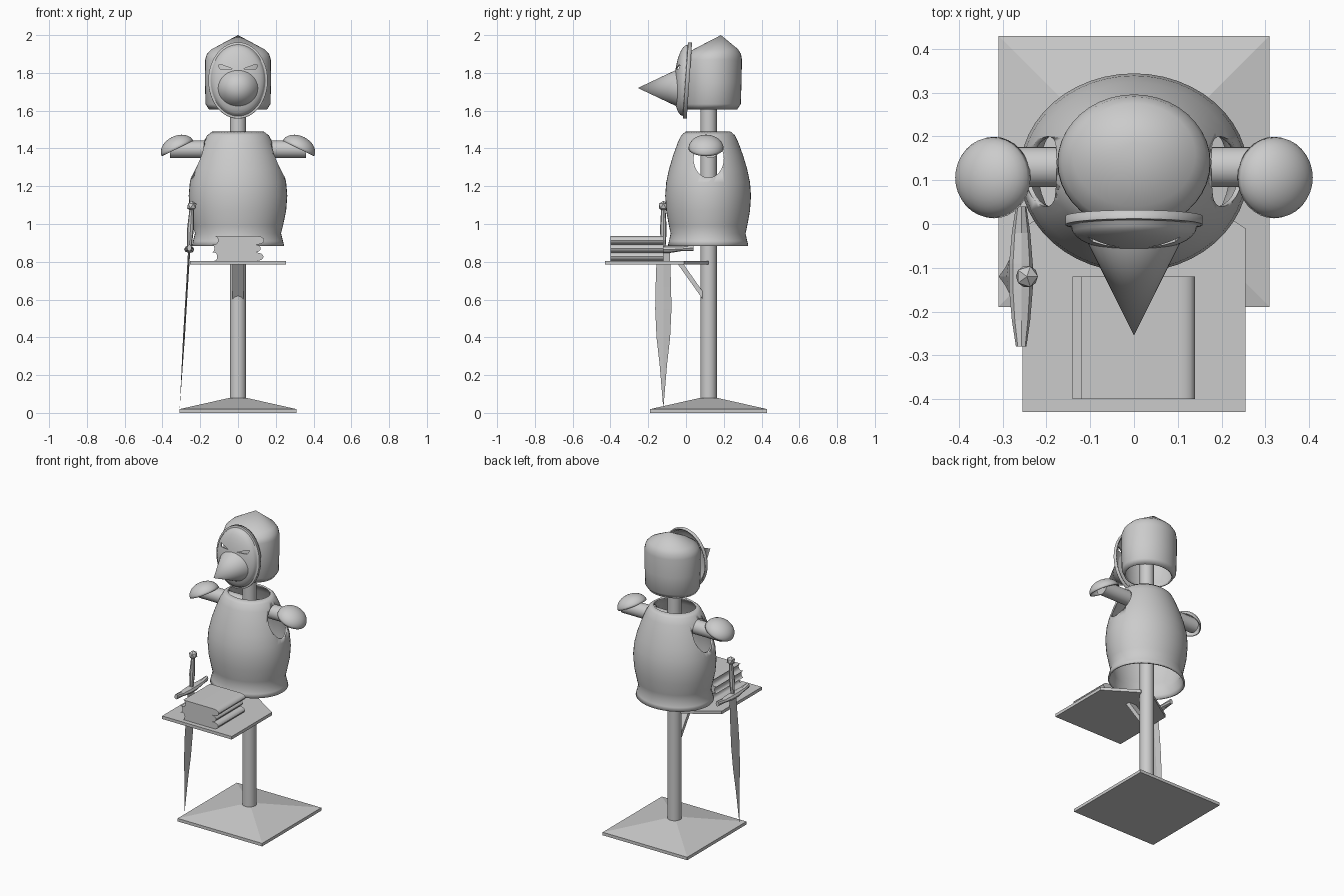
import bpy, bmesh
from math import sin, cos, pi, radians

if "Cube" in bpy.data.objects:
    bpy.data.objects.remove(bpy.data.objects["Cube"])

GREY = (0.6, 0.6, 0.6, 1)
mat = bpy.data.materials.new("plain grey")
mat.use_nodes = True
mat.diffuse_color = GREY
mat.node_tree.nodes["Principled BSDF"].inputs["Base Color"].default_value = GREY
CY = 0.12  # depth of the stand's axis


def finish(name, bm, loc=(0, 0, 0), rot=(0, 0, 0), smooth=True):
    bmesh.ops.recalc_face_normals(bm, faces=bm.faces)
    me = bpy.data.meshes.new(name)
    bm.to_mesh(me)
    bm.free()
    me.materials.append(mat)
    ob = bpy.data.objects.new(name, me)
    bpy.context.collection.objects.link(ob)
    ob.location, ob.rotation_euler = loc, rot
    if smooth:
        bpy.ops.object.select_all(action='DESELECT')
        ob.select_set(True)
        bpy.context.view_layer.objects.active = ob
        bpy.ops.object.shade_smooth_by_angle(angle=radians(35))
    return ob


def lathe(name, rings, n=32, caps=True, **kw):
    """Skin elliptical rings (rx, ry, z, shift along y); zero radius is a point."""
    bm = bmesh.new()
    loops = []
    for rx, ry, z, *shift in rings:
        dy = shift[0] if shift else 0
        count = n if ry else 1
        loops.append([bm.verts.new((rx * cos(2 * pi * i / n), dy + ry * sin(2 * pi * i / n), z))
                      for i in range(count)])
    for a, b in zip(loops, loops[1:]):
        for i in range(n):
            j = (i + 1) % n
            quad = [a[i % len(a)], a[j % len(a)], b[j % len(b)], b[i % len(b)]]
            bm.faces.new(list(dict.fromkeys(quad)))
    if caps:
        for ring in (loops[0], loops[-1]):
            if len(ring) > 2:
                bm.faces.new(ring)
    return finish(name, bm, **kw)


def prism(name, outline, axis, lo, hi, smooth=False):
    """Extrude a 2D outline along one axis between lo and hi."""
    bm = bmesh.new()
    ends = []
    for t in (lo, hi):
        pts = [list(p) for p in outline]
        for p in pts:
            p.insert("xyz".index(axis), t)
        ends.append([bm.verts.new(p) for p in pts])
        bm.faces.new(ends[-1])
    for i in range(len(outline)):
        j = (i + 1) % len(outline)
        bm.faces.new((ends[0][i], ends[0][j], ends[1][j], ends[1][i]))
    return finish(name, bm, smooth=smooth)


def shell(ob, thickness):
    m = ob.modifiers.new("thickness", 'SOLIDIFY')
    m.thickness, m.offset = thickness, -1


def cut(ob, cutter):
    m = ob.modifiers.new("opening", 'BOOLEAN')
    m.operation, m.solver, m.object = 'DIFFERENCE', 'EXACT', cutter
    cutter.hide_render = True
    cutter.hide_set(True)


# Stand: square base, pole and crossbar
base = lathe("base", [(0.438, 0.438, 0), (0.438, 0.438, 0.02), (0.06, 0.06, 0.08)], n=4,
             smooth=False, loc=(0, CY, 0), rot=(0, 0, pi / 4))
lathe("pole", [(0.043, 0.043, 0.06), (0.043, 0.043, 1.75)], n=24, loc=(0, CY, 0))
lathe("crossbar", [(0.046, 0.046, -0.36), (0.046, 0.046, 0.36)], n=24,
      loc=(0, CY + 0.01, 1.395), rot=(0, pi / 2, 0))

# Shelf with angled rear corners, and its brace
prism("shelf", [(-0.255, -0.43), (0.255, -0.43), (0.255, -0.01), (0.055, 0.12),
                (-0.055, 0.12), (-0.255, -0.01)], 'z', 0.785, 0.805)
prism("shelf_brace", [(-0.045, 0.79), (-0.015, 0.79), (0.09, 0.64), (0.09, 0.6)],
      'x', -0.028, 0.028)

# Stack of books: rounded spine on one side, hollow page edge on the other
def book(index, shift, flip):
    z0, h = 0.805 + index * 0.0435, 0.0435
    angles = [pi * (k / 8 - 0.5) for k in range(9)]
    spine = [(0.1 + 0.035 * cos(a), 0.5 + 0.5 * sin(a)) for a in angles]
    pages = [(-0.125 + 0.015 * cos(a), 0.5 - 0.5 * sin(a)) for a in angles]
    pts = [(shift + flip * x, z0 + h * z) for x, z in spine + pages]
    prism("book_%d" % (index + 1), pts, 'y', -0.4, -0.12, smooth=True)


for index, (shift, flip) in enumerate([(0, 1), (-0.015, 1), (0.004, 1)]):
    book(index, shift, flip)

# Breastplate: barrel shell with a flared hem and two arm openings
profile = [(0.245, 0.885), (0.238, 0.91), (0.228, 0.95), (0.238, 0.99), (0.255, 1.07),
           (0.261, 1.15), (0.255, 1.22), (0.238, 1.29), (0.214, 1.36), (0.185, 1.43),
           (0.163, 1.47), (0.135, 1.49)]
breast = lathe("breastplate", [(r, r * 0.87, z) for r, z in profile], n=48, caps=False,
               loc=(0, CY - 0.003, 0))
shell(breast, 0.01)
cut(breast, lathe("arm_opening_cutter", [(0.1, 0.08, -0.5), (0.1, 0.08, 0.5)],
                  loc=(0, CY, 1.345), rot=(0, pi / 2, 0)))

# Shoulder guards: tilted shallow domes
for side, sign in (("left", 1), ("right", -1)):
    arcs = [k * pi / 16 for k in range(9)]
    guard = lathe(side + "_shoulder_guard",
                  [(0.093 * cos(a), 0.093 * cos(a) if k < 8 else 0, 0.067 * sin(a))
                   for k, a in enumerate(arcs)], caps=False,
                  loc=(sign * 0.32, 0.106, 1.4), rot=(0, sign * radians(26), 0))
    shell(guard, 0.006)

# Helmet: open-bottomed drum with a peak set towards the back
helmet = lathe("helmet", [(0.153, 0.135, 1.605, 0.135), (0.172, 0.15, 1.635, 0.14),
                          (0.175, 0.154, 1.75, 0.14), (0.174, 0.155, 1.87, 0.141),
                          (0.165, 0.145, 1.9, 0.146), (0.14, 0.118, 1.925, 0.158),
                          (0, 0, 2.0, 0.185)], n=40, caps=False)
shell(helmet, 0.01)

# Visor: oval dish with a rim and slanted eye slits
dome = [(k, k * pi / 16) for k in range(9)]
visor = lathe("visor", [(0.157, 0.202, -0.015), (0.157, 0.202, 0.005), (0.146, 0.19, 0.007)] +
              [(0.144 * cos(a), 0.188 * cos(a) if k < 8 else 0, 0.009 + 0.056 * sin(a))
               for k, a in dome], n=48, caps=False,
              loc=(0, 0.003, 1.76), rot=(radians(86), 0, 0))
shell(visor, 0.008)
for side, sign in (("left", 1), ("right", -1)):
    slit = [(0.03, 1.822), (0.095, 1.82), (0.105, 1.843), (0.085, 1.842)]
    cut(visor, prism(side + "_eye_cutter", [(sign * x, z) for x, z in slit], 'y', -0.2, 0.005))

# Beak cone
lathe("beak", [(0.106, 0.1, 0), (0, 0, 0.212)], loc=(0, -0.043, 1.72), rot=(pi / 2, 0, 0))

# Sword leaning on the shelf: all parts share one tilted axis
TILT = 0.06
def on_sword(h):
    return (-0.309 + TILT * h, -0.12, 0.02 + h)


lathe("sword_blade", [(0, 0, 0), (0.003, 0.02, 0.24), (0.005, 0.036, 0.38), (0.005, 0.043, 0.53),
                      (0.005, 0.041, 0.65), (0.006, 0.034, 0.85)], n=4, smooth=False,
      loc=on_sword(0), rot=(0, TILT, 0))
lathe("sword_guard", [(0.012, 0.018, -0.16, 0.004), (0.021, 0.013, -0.1, 0),
                      (0.027, 0.02, -0.03, -0.004), (0.027, 0.02, 0.03, -0.004),
                      (0.021, 0.013, 0.1, 0), (0.012, 0.018, 0.16, 0.004)], n=8,
      smooth=False, loc=on_sword(0.85), rot=(pi / 2, TILT, 0))
lathe("sword_grip", [(0.012, 0.012, 0), (0.018, 0.018, 0.09), (0.011, 0.011, 0.21)], n=8,
      loc=on_sword(0.86), rot=(0, TILT, 0))
bm = bmesh.new()
bmesh.ops.create_icosphere(bm, subdivisions=1, radius=0.028)
finish("sword_pommel", bm, loc=on_sword(1.075), smooth=False)
